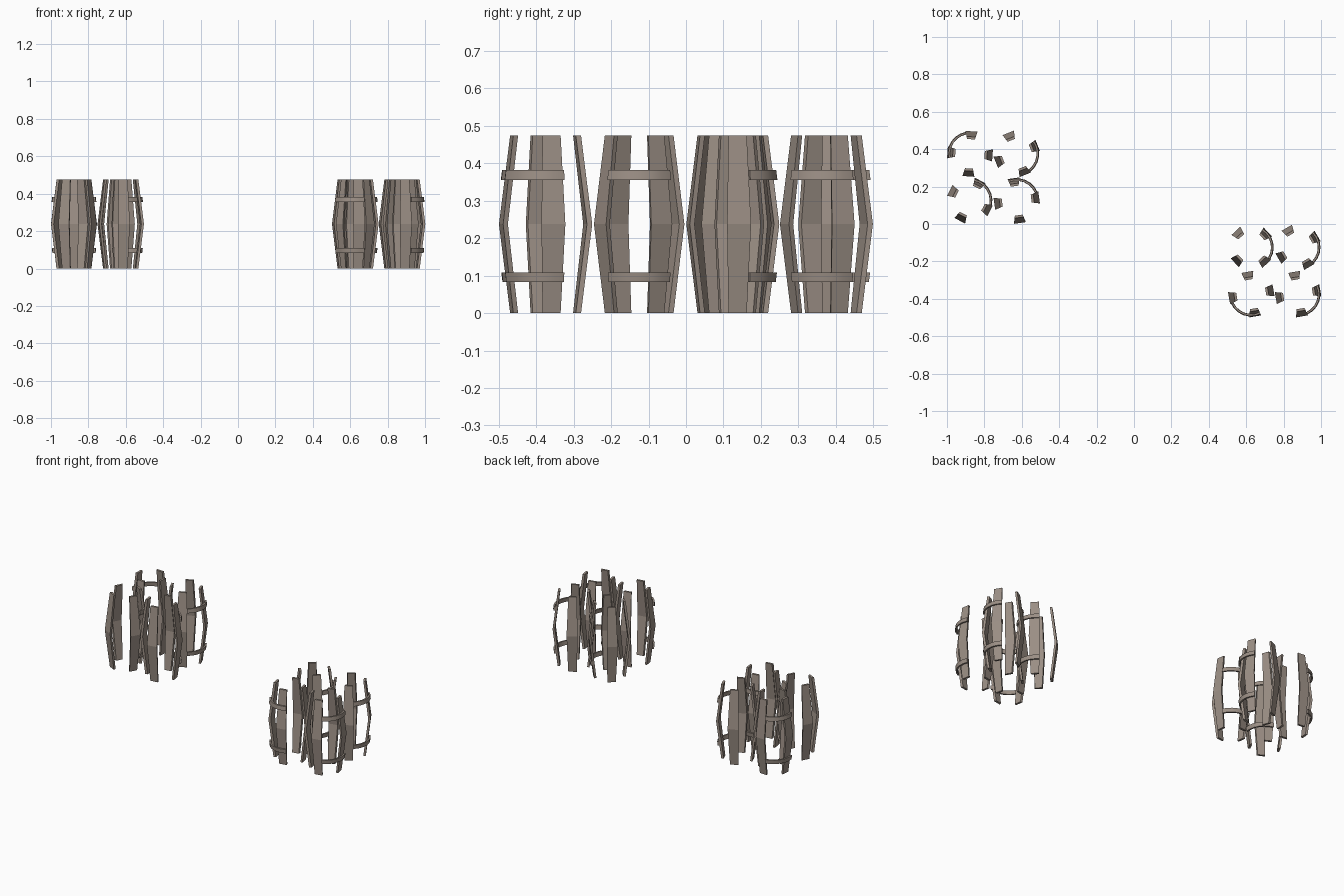
import bpy, bmesh, math

cube = bpy.data.objects.get("Cube")
if cube:
    bpy.data.objects.remove(cube)


def make_material(name, rgb):
    mat = bpy.data.materials.new(name)
    mat.use_nodes = True
    mat.diffuse_color = (*rgb, 1)
    mat.node_tree.nodes["Principled BSDF"].inputs["Base Color"].default_value = (*rgb, 1)
    return mat


WOOD = make_material("weathered wood", (0.33, 0.275, 0.235))

HEIGHT, MID_R, END_R = 0.475, 0.125, 0.095
STAVE_THICK, BAND_THICK, BAND_HALF = 0.014, 0.01, 0.013


def barrel_radius(z):
    t = abs(z / HEIGHT - 0.5) * 2
    return MID_R + (END_R - MID_R) * t


def sweep(name, section, start, end, steps, smooth=False):
    """Turn a closed (radius, height) section around z from start to end, capped."""
    bm = bmesh.new()
    rings = []
    for i in range(steps + 1):
        a = math.radians(start + (end - start) * i / steps)
        rings.append([bm.verts.new((r * math.cos(a), r * math.sin(a), z)) for r, z in section])
    n = len(section)
    for a, b in zip(rings, rings[1:]):
        for j in range(n):
            bm.faces.new((a[j], b[j], b[(j + 1) % n], a[(j + 1) % n]))
    # end caps, split into quads so the bent section stays clean
    for ring in (rings[0], rings[-1]):
        for j in range(n // 2 - 1):
            bm.faces.new((ring[j], ring[j + 1], ring[n - 2 - j], ring[n - 1 - j]))
    bmesh.ops.recalc_face_normals(bm, faces=bm.faces)
    mesh = bpy.data.meshes.new(name)
    bm.to_mesh(mesh)
    bm.free()
    mesh.materials.append(WOOD)
    obj = bpy.data.objects.new(name, mesh)
    bpy.context.collection.objects.link(obj)
    if smooth:
        bpy.ops.object.select_all(action="DESELECT")
        obj.select_set(True)
        bpy.context.view_layer.objects.active = obj
        bpy.ops.object.shade_smooth_by_angle(angle=math.radians(30))
    return obj


def build_barrel(label, x, y, turn):
    parts = []
    # four bent staves, a quarter turn apart
    levels = (0, HEIGHT / 2, HEIGHT)
    section = [(barrel_radius(z), z) for z in levels]
    section += [(barrel_radius(z) - STAVE_THICK, z) for z in reversed(levels)]
    for k in range(4):
        mid = turn + 90 * k
        parts.append(sweep(f"{label}_stave_{k + 1}", section, mid - 15, mid + 15, 1))
    # two broken hoop pieces bridging one gap and overlapping one stave
    for side, z in (("lower", 0.096), ("upper", HEIGHT - 0.106)):
        lo, hi = z - BAND_HALF, z + BAND_HALF
        r_lo, r_hi = barrel_radius(lo), barrel_radius(hi)
        band = [(r_lo + BAND_THICK, lo), (r_hi + BAND_THICK, hi), (r_hi, hi), (r_lo, lo)]
        parts.append(sweep(f"{label}_{side}_hoop", band, turn - 75, turn + 15, 6, True))
    for part in parts:
        part.location = (x, y, 0)


# two clusters of four barrels; each turn points at the stave under the hoop end
FAR, NEAR, BACK, FRONT = 0.877, 0.627, 0.375, 0.125
barrels = (
    ("barrel_a", -FAR, BACK, 176), ("barrel_b", -NEAR, BACK, 22),
    ("barrel_c", -FAR, FRONT, 63), ("barrel_d", -NEAR, FRONT, 98),
    ("barrel_e", NEAR, -FRONT, 43), ("barrel_f", FAR, -FRONT, 30),
    ("barrel_g", NEAR, -BACK, 280), ("barrel_h", FAR, -BACK, 10),
)
for spec in barrels:
    build_barrel(*spec)
